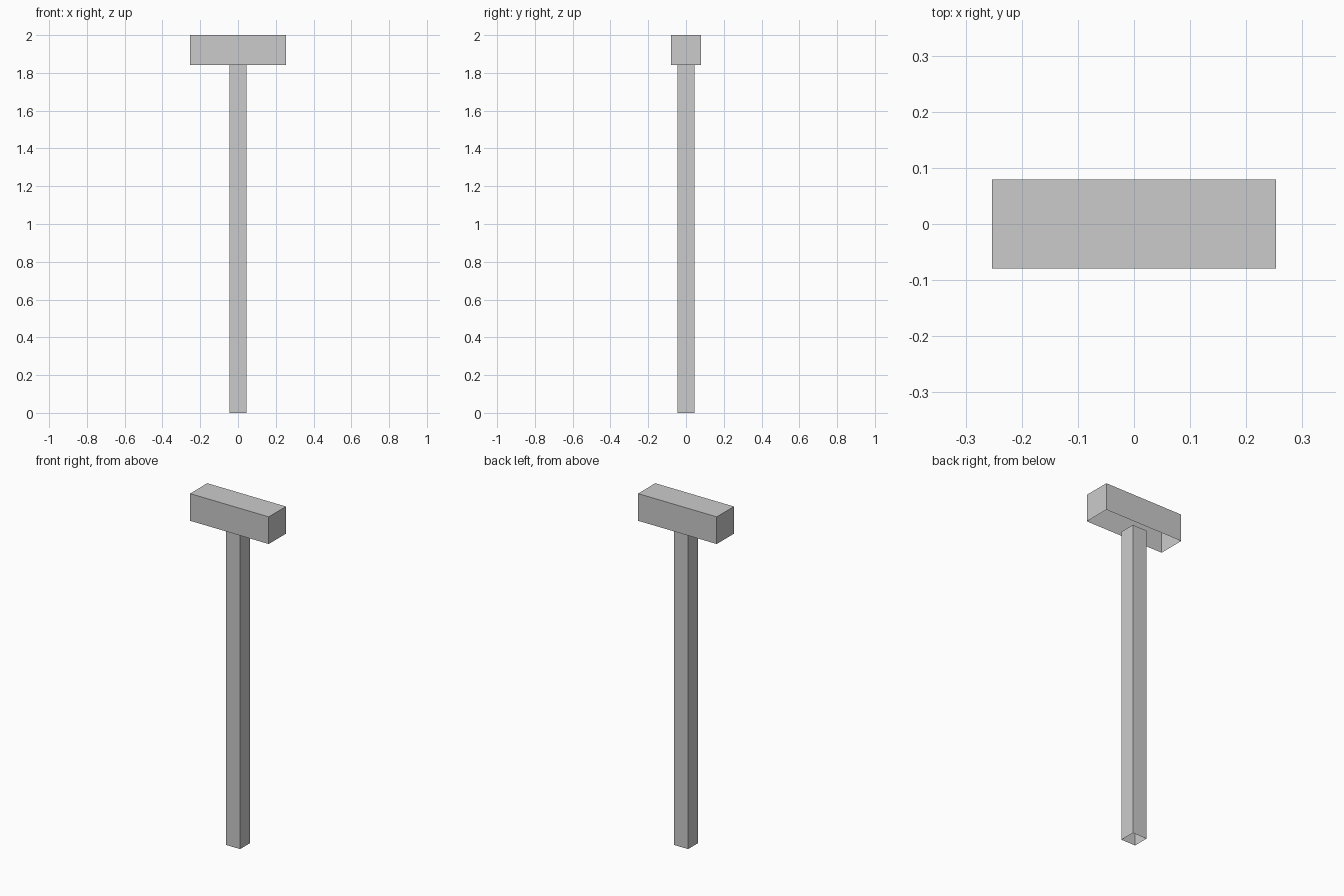
import bpy, bmesh
from mathutils import Matrix

if "Cube" in bpy.data.objects:
    bpy.data.objects.remove(bpy.data.objects["Cube"])


def open_box(name, size, z0):
    """Box standing at z0, centred on x and y, with its underside left open."""
    bm = bmesh.new()
    bmesh.ops.create_cube(bm, size=1)
    bmesh.ops.transform(
        bm, verts=bm.verts,
        matrix=Matrix.Translation((0, 0, z0 + size[2] / 2)) @ Matrix.Diagonal((*size, 1)))
    bm.normal_update()
    under = [f for f in bm.faces if f.normal.z < -0.5]
    bmesh.ops.delete(bm, geom=under, context='FACES_ONLY')
    mesh = bpy.data.meshes.new(name)
    bm.to_mesh(mesh)
    bm.free()
    obj = bpy.data.objects.new(name, mesh)
    bpy.context.collection.objects.link(obj)
    return obj


head_bottom = 1.842

# Long square handle
open_box("handle", (0.092, 0.092, head_bottom), 0)

# Block head across the top
open_box("head", (0.506, 0.158, 2 - head_bottom), head_bottom)
